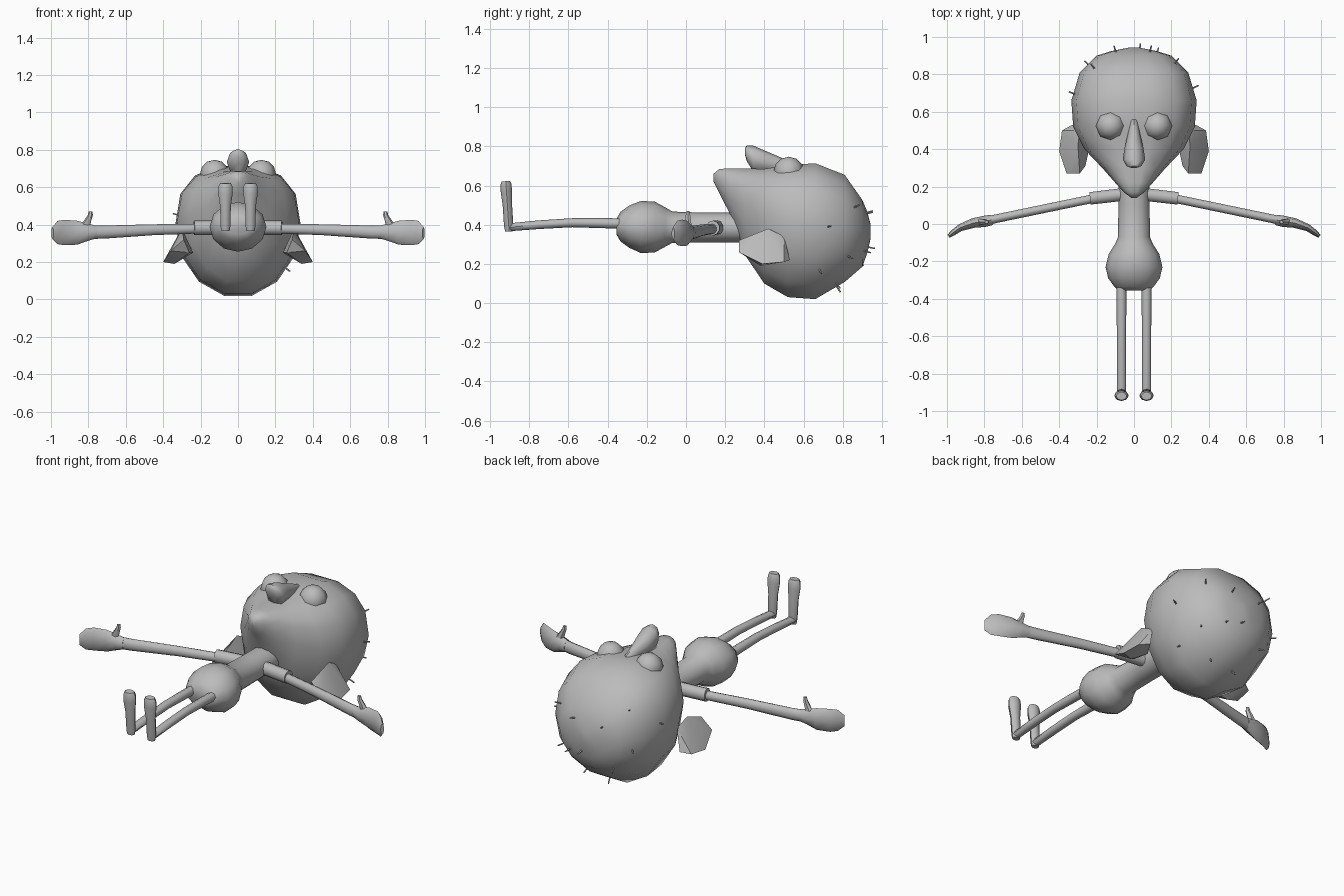
import bpy, bmesh, math
from mathutils import Vector
from mathutils.bvhtree import BVHTree

if "Cube" in bpy.data.objects:
    bpy.data.objects.remove(bpy.data.objects["Cube"])

skin = bpy.data.materials.new("grey")
skin.diffuse_color = (0.5, 0.5, 0.5, 1)
skin.use_nodes = True
skin.node_tree.nodes["Principled BSDF"].inputs["Base Color"].default_value = skin.diffuse_color


def finish(name, bm, angle=50):
    bmesh.ops.recalc_face_normals(bm, faces=bm.faces)
    me = bpy.data.meshes.new(name)
    bm.to_mesh(me)
    bm.free()
    me.materials.append(skin)
    ob = bpy.data.objects.new(name, me)
    bpy.context.collection.objects.link(ob)
    bpy.ops.object.select_all(action='DESELECT')
    ob.select_set(True)
    bpy.context.view_layer.objects.active = ob
    bpy.ops.object.shade_smooth_by_angle(angle=math.radians(angle))
    return ob


def loft(sections, u, n=10, tangent=None, square=1.0):
    """Sections are (centre, half size along u, half size up, half size down)."""
    bm = bmesh.new()
    u = Vector(u)
    pts = [Vector(s[0]) for s in sections]
    rings = []
    for i, s in enumerate(sections):
        t = Vector(tangent) if tangent else pts[min(i + 1, len(pts) - 1)] - pts[max(i - 1, 0)]
        v = u.cross(t).normalized()
        ring = []
        for k in range(n):
            a = 2 * math.pi * k / n
            c, d = math.cos(a), math.sin(a)
            if d > 0:
                c = math.copysign(abs(c) ** square, c)
                d = d ** square
            h = s[2] if d > 0 else s[-1]
            ring.append(bm.verts.new(pts[i] + u * (s[1] * c) + v * (h * d)))
        rings.append(ring)
    for a, b in zip(rings, rings[1:]):
        for k in range(n):
            bm.faces.new((a[k], a[(k + 1) % n], b[(k + 1) % n], b[k]))
    bm.faces.new(rings[0])
    bm.faces.new(rings[-1])
    return bm


X, Y, Z = (1, 0, 0), (0, 1, 0), (0, 0, 1)

# Head: y, half width, bottom, middle, top
head = [(.14, .015, .62, .64, .66), (.17, .055, .56, .63, .685), (.22, .10, .46, .58, .69),
        (.30, .17, .24, .50, .69), (.40, .265, .09, .45, .69), (.52, .325, .02, .42, .71),
        (.66, .335, .01, .40, .72), (.81, .29, .10, .39, .66), (.90, .20, .18, .37, .53),
        (.925, .12, .25, .37, .47), (.943, .03, .33, .365, .40)]
bm = loft([((0, y, m), w, t - m, m - b) for y, w, b, m, t in head], X, 14, Y, .8)
bmesh.ops.recalc_face_normals(bm, faces=bm.faces)
tree = BVHTree.FromBMesh(bm)
finish("head", bm)

# Stubble hairs standing on the scalp, thrown outward from the head centre
centre = Vector((0, .58, .36))
hair = bmesh.new()
for lon, lat in [(-70, 15), (-40, 30), (-42, -5), (-25, -25), (-16, 15), (-12, -55), (14, 16), (20, -15),
                 (38, 20), (42, -20), (65, 5), (68, -35), (5, -12), (30, -50)]:
    a, b = math.radians(lon), math.radians(lat)
    d = Vector((math.sin(a) * math.cos(b), math.cos(a) * math.cos(b), math.sin(b)))
    hit = tree.ray_cast(centre, d)[0]
    if hit:
        m = d.to_track_quat('Z', 'Y').to_matrix().to_4x4()
        m.translation = hit + d * .01
        bmesh.ops.create_cone(hair, cap_ends=True, segments=5, radius1=.005, radius2=.004, depth=.05, matrix=m)
finish("hairs", hair)

# Nose, rising from the bridge to a blunt tip
finish("nose", loft([((0, .56, .69), .02, .02), ((0, .48, .70), .033, .045), ((0, .41, .72), .05, .055),
                     ((0, .345, .735), .06, .068), ((0, .31, .765), .04, .04), ((0, .30, .775), .015, .015)],
                    X, 8, Y))

# Torso and belly in one turned shape
torso = [(-.355, .085, .04, .39), (-.335, .105, .075, .39), (-.29, .138, .108, .39), (-.23, .152, .133, .388),
         (-.16, .135, .13, .388), (-.105, .10, .10, .388), (-.07, .086, .08, .387), (.10, .083, .076, .385),
         (.30, .083, .076, .385)]
finish("torso", loft([((0, y, z), w, h) for y, w, h, z in torso], X, 12, Y))

for s, side in ((-1, "left"), (1, "right")):
    # Bulging eye
    bm = bmesh.new()
    bmesh.ops.create_uvsphere(bm, u_segments=8, v_segments=6, radius=.079)
    bmesh.ops.translate(bm, verts=bm.verts, vec=(s * .125, .525, .668))
    finish(side + "_eye", bm)

    # Faceted ear flaring out and back
    bm = bmesh.new()
    for x, y, z in [(.29, .27, .32), (.36, .27, .26), (.40, .39, .20), (.385, .50, .21), (.33, .53, .22),
                    (.30, .42, .38), (.29, .50, .34), (.24, .40, .25), (.26, .31, .25), (.34, .38, .19)]:
        bm.verts.new((s * x, y, z))
    bmesh.ops.convex_hull(bm, input=bm.verts)
    finish(side + "_ear", bm, 30)

    # Leg with upturned foot
    x = s * .067
    finish(side + "_leg", loft([((x, -.30, .405), .026, .026), ((x, -.42, .408), .026, .026),
                                ((x, -.58, .41), .025, .023), ((x, -.75, .40), .025, .022),
                                ((x, -.90, .387), .024, .02)], X, 8))
    finish(side + "_foot", loft([((x, -.905, .365), .022, .018), ((x, -.905, .39), .026, .024),
                                 ((x, -.912, .50), .029, .024), ((x, -.917, .57), .039, .029),
                                 ((x, -.919, .605), .037, .028), ((x, -.92, .622), .028, .022)], X, 8))

    # Sleeve and thin arm
    finish(side + "_sleeve", loft([((s * .04, .16, .385), .038, .036), ((s * .235, .137, .383), .038, .035)],
                                  Z, 10))
    finish(side + "_arm", loft([((s * .15, .15, .38), .025, .024), ((s * .45, .088, .373), .029, .024),
                                ((s * .72, .032, .36), .035, .024), ((s * .80, .015, .36), .036, .025)], Z, 10))

    # Flat hand curling forward, with a thumb
    finish(side + "_hand", loft([((s * .76, .022, .36), .034, .028), ((s * .80, .014, .36), .046, .03),
                                 ((s * .86, .005, .357), .064, .026), ((s * .93, -.02, .358), .068, .019),
                                 ((s * .965, -.045, .358), .062, .016), ((s * .992, -.066, .355), .032, .01)],
                                Z, 8))
    finish(side + "_thumb", loft([((s * .825, .014, .38), .032, .018), ((s * .805, .012, .42), .02, .016),
                                  ((s * .79, .01, .45), .014, .013), ((s * .788, .01, .47), .01, .009)],
                                 X, 6, Z))
